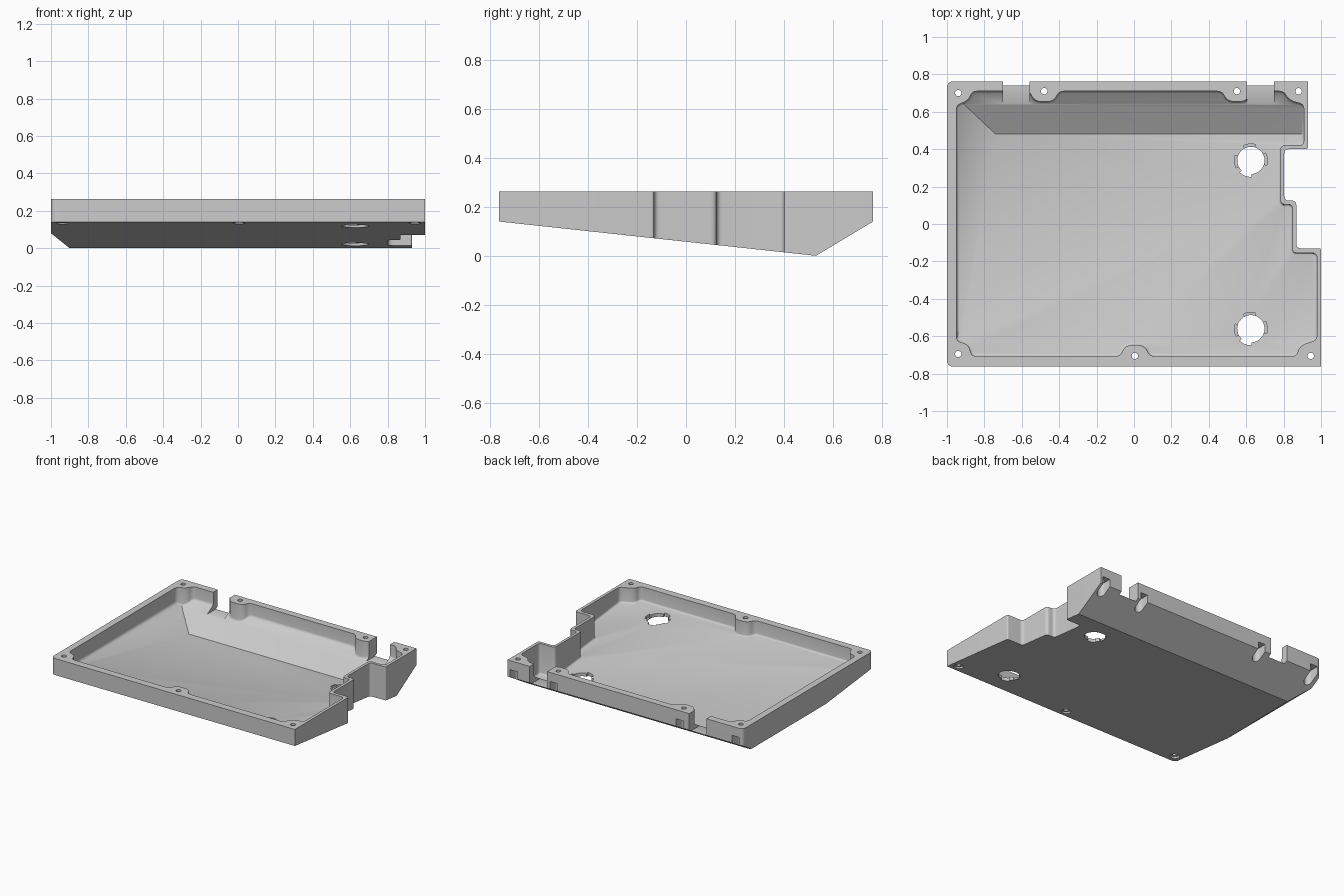
import bpy, bmesh
from math import sin, cos, pi, radians
from mathutils import Vector

cube = bpy.data.objects.get("Cube")
if cube:
    bpy.data.objects.remove(cube, do_unlink=True)

grey = bpy.data.materials.new("plain grey")
grey.use_nodes = True
GREY = (0.6, 0.6, 0.6, 1)
grey.diffuse_color = GREY
grey.node_tree.nodes["Principled BSDF"].inputs["Base Color"].default_value = GREY

TOP = 0.262


def rounded(points, steps=5):
    """Round each (x, y, radius) corner of a plan outline."""
    out = []
    for i, (x, y, r) in enumerate(points):
        p = Vector((x, y))
        if r == 0:
            out.append(p)
            continue
        a = Vector(points[i - 1][:2]) - p
        b = Vector(points[(i + 1) % len(points)][:2]) - p
        a = p + a.normalized() * min(r, a.length * 0.48)
        b = p + b.normalized() * min(r, b.length * 0.48)
        for k in range(steps + 1):
            t = k / steps
            out.append(a * (1 - t) ** 2 + p * 2 * t * (1 - t) + b * t ** 2)
    return out


def prism(outline, z0, z1):
    bm = bmesh.new()
    face = bm.faces.new([bm.verts.new((p[0], p[1], z0)) for p in outline])
    top = bmesh.ops.extrude_face_region(bm, geom=[face])["geom"]
    bmesh.ops.translate(bm, vec=(0, 0, z1 - z0),
                        verts=[v for v in top if isinstance(v, bmesh.types.BMVert)])
    bmesh.ops.recalc_face_normals(bm, faces=bm.faces)
    return bm


def trim_below(bm, co, gx, gy):
    """Remove everything under the sloping plane through co and cap it."""
    cut = bmesh.ops.bisect_plane(bm, geom=bm.verts[:] + bm.edges[:] + bm.faces[:], dist=1e-5,
                                 plane_co=co, plane_no=(-gx, -gy, 1), clear_inner=True)
    edges = [e for e in cut["geom_cut"] if isinstance(e, bmesh.types.BMEdge)]
    bmesh.ops.edgeloop_fill(bm, edges=edges)
    bmesh.ops.recalc_face_normals(bm, faces=bm.faces)


def make(name, bm):
    mesh = bpy.data.meshes.new(name)
    bm.to_mesh(mesh)
    bm.free()
    mesh.materials.append(grey)
    ob = bpy.data.objects.new(name, mesh)
    bpy.context.collection.objects.link(ob)
    return ob


def subtract(target, bm):
    cutter = make("cutter", bm)
    cutter.hide_render = True
    mod = target.modifiers.new("cut", "BOOLEAN")
    mod.operation = "DIFFERENCE"
    mod.solver = "EXACT"
    mod.object = cutter
    bpy.context.view_layer.objects.active = target
    bpy.ops.object.modifier_apply(modifier=mod.name)
    bpy.data.objects.remove(cutter, do_unlink=True)


def circle(x, y, r, n=32):
    return [(x + r * cos(2 * pi * i / n), y + r * sin(2 * pi * i / n)) for i in range(n)]


def box(x0, x1, y0, y1):
    return [(x0, y0), (x1, y0), (x1, y1), (x0, y1)]


# Outer body: stepped plan with a wedge-shaped underside
R = 0.025
outer = prism(rounded([
    (-1, -0.762, 0.035), (1, -0.762, 0), (1, -0.13, 0.012), (0.868, -0.13, R),
    (0.868, 0.125, R), (0.803, 0.125, R), (0.803, 0.4, R), (0.93, 0.4, 0.012),
    (0.93, 0.762, 0), (-1, 0.762, 0.035)]), -0.1, TOP)
trim_below(outer, (0, 0.53, 0), 0, -0.108)
trim_below(outer, (0, 0.53, 0), 0, 0.6)
trim_below(outer, (-0.9, 0, 0), -0.8, 0)
tray = make("case_tray", outer)


# Cavity: bumps in its outline leave the screw bosses standing
def bump(x, y, depth, w=0.05, flare=0.03):
    s = 1 if y > 0 else -1
    pts = [(x + w + flare, y, R), (x + w, y - s * depth, 0.04),
           (x - w, y - s * depth, 0.04), (x - w - flare, y, R)]
    return pts if s > 0 else pts[::-1]


cavity = prism(rounded(
    [(-0.868, -0.707, R), (-0.885, -0.645, 0.045), (-0.95, -0.625, R)][::-1]
    + bump(0.005, -0.707, 0.06)
    + [(0.87, -0.707, R), (0.885, -0.65, 0.045), (0.978, -0.62, R),
       (0.978, -0.155, R), (0.847, -0.155, R), (0.847, 0.105, R), (0.783, 0.105, R),
       (0.783, 0.42, R), (0.908, 0.42, R), (0.908, 0.64, R), (0.83, 0.66, 0.04), (0.80, 0.71, R)]
    + bump(0.55, 0.71, 0.056) + bump(-0.48, 0.71, 0.056)
    + [(-0.865, 0.71, R), (-0.885, 0.66, 0.045), (-0.95, 0.635, R)]), -0.1, TOP + 0.1)
trim_below(cavity, (0, 0.48, 0.03), 0, -0.108)
trim_below(cavity, (0, 0.48, 0.03), 0, 0.6)
trim_below(cavity, (-0.74, 0, 0.03), -0.57, 0)

# Soft fillet where floor meets walls
foot = [e for e in cavity.edges if len(e.link_faces) == 2
        and min(f.normal.z for f in e.link_faces) < -0.5
        and max(abs(f.normal.z) < 0.1 for f in e.link_faces)]
bmesh.ops.bevel(cavity, geom=foot, offset=0.012, segments=3, profile=0.5,
                affect="EDGES", clamp_overlap=False)
subtract(tray, cavity)

# Two cable notches through the back wall
for x0, x1 in ((-0.7, -0.56), (0.605, 0.748)):
    subtract(tray, prism(box(x0, x1, 0.6, 0.9), 0.126, 0.5))

# Screw holes, with slots open to the back and shallow counterbores at the front
for x, y in ((-0.94, 0.70), (-0.48, 0.71), (0.55, 0.71), (0.88, 0.71),
             (-0.94, -0.695), (0.005, -0.705), (0.945, -0.705)):
    subtract(tray, prism(circle(x, y, 0.017, 20), -0.1, 0.5))
    if y > 0:
        arc = [(x + 0.03 * cos(pi + pi * i / 12), y + 0.03 * sin(pi + pi * i / 12))
               for i in range(13)]
        subtract(tray, prism(arc + [(x + 0.03, 0.9), (x - 0.03, 0.9)], -0.1, 0.195))
    else:
        subtract(tray, prism(circle(x, y, 0.032), -0.1, 0.147))

# Round floor openings with four stepped lobes
for y in (0.34, -0.56):
    floor = 0.03 - 0.108 * (y - 0.48)
    subtract(tray, prism(circle(0.625, y, 0.073), -0.1, 0.3))
    for turn in (95, 5, 185, 250):
        arc = [radians(turn - 22 + 5.5 * i) for i in range(9)]
        lobe = [(0.625 + 0.088 * cos(a), y + 0.088 * sin(a)) for a in arc]
        lobe += [(0.625 + 0.05 * cos(a), y + 0.05 * sin(a)) for a in reversed(arc)]
        subtract(tray, prism(lobe, floor - 0.02, 0.25))

bpy.ops.object.select_all(action="DESELECT")
tray.select_set(True)
bpy.context.view_layer.objects.active = tray
bpy.ops.object.shade_smooth_by_angle(angle=radians(32))
